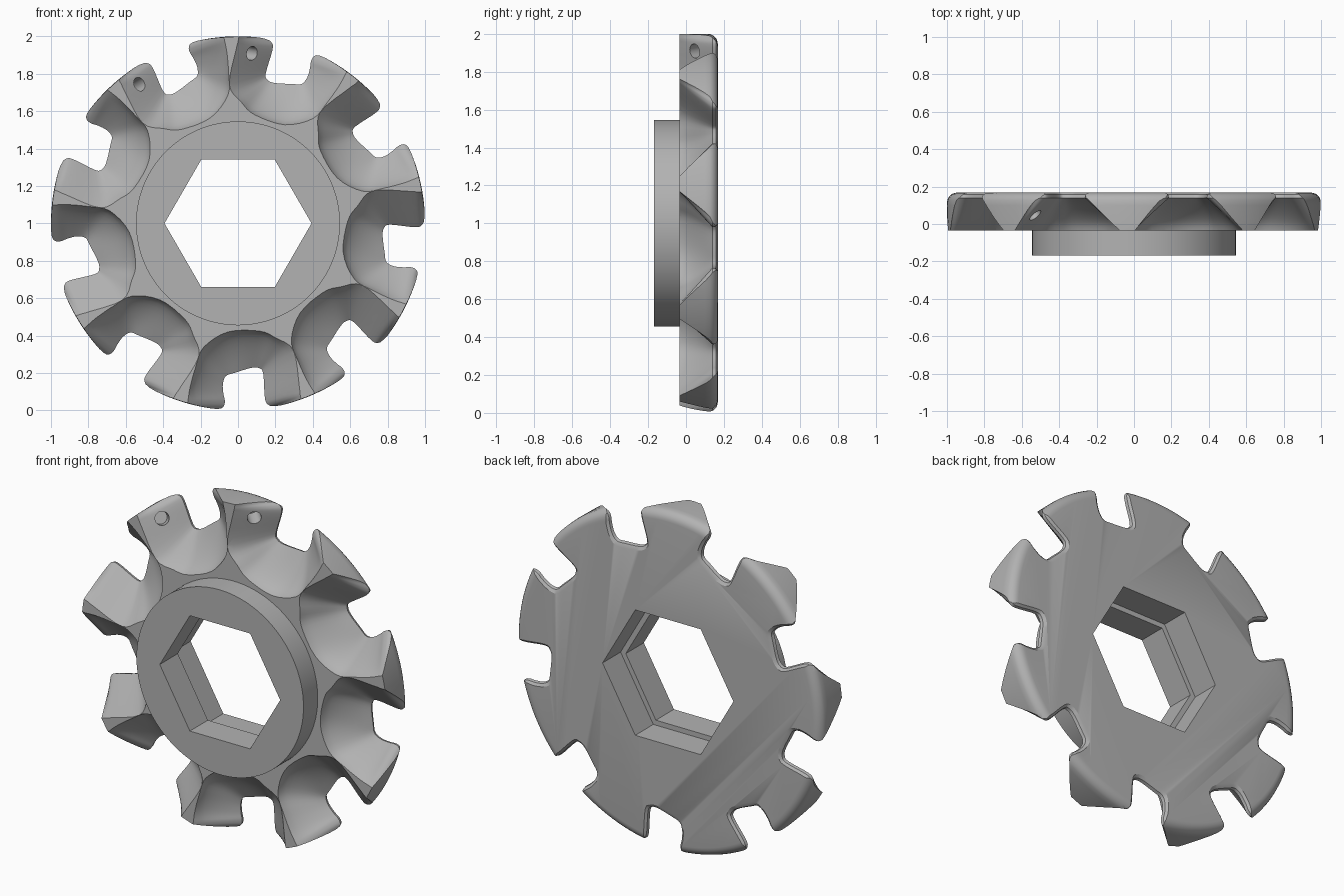
import bpy, bmesh, math
from mathutils import Vector, Matrix

if "Cube" in bpy.data.objects:
    bpy.data.objects.remove(bpy.data.objects["Cube"], do_unlink=True)

steel = bpy.data.materials.new("grey_steel")
steel.use_nodes = True
grey = (0.45, 0.45, 0.45, 1)
steel.diffuse_color = grey
steel.node_tree.nodes["Principled BSDF"].inputs["Base Color"].default_value = grey

TEETH = 9
FRONT, BACK, HUB = -0.035, 0.168, -0.168
CENTRE = Vector((0, 0, 1))


def make_object(name, bm):
    bmesh.ops.recalc_face_normals(bm, faces=bm.faces)
    mesh = bpy.data.meshes.new(name)
    bm.to_mesh(mesh)
    bm.free()
    obj = bpy.data.objects.new(name, mesh)
    bpy.context.collection.objects.link(obj)
    mesh.materials.append(steel)
    return obj


def skin(rings):
    """Closed solid through matching rings of points."""
    bm = bmesh.new()
    loops = [[bm.verts.new(p) for p in ring] for ring in rings]
    n = len(loops[0])
    for a, b in zip(loops, loops[1:]):
        for i in range(n):
            j = (i + 1) % n
            bm.faces.new((a[i], a[j], b[j], b[i]))
    bm.faces.new(loops[0])
    bm.faces.new(loops[-1])
    return bm


def ring(radius, y, sides):
    turn = math.tau / sides
    return [CENTRE + Vector((radius * math.cos(i * turn), y, radius * math.sin(i * turn)))
            for i in range(sides)]


def cut(target, cutter):
    mod = target.modifiers.new("cut", 'BOOLEAN')
    mod.operation, mod.solver, mod.object = 'DIFFERENCE', 'EXACT', cutter
    bpy.context.view_layer.objects.active = target
    bpy.ops.object.modifier_apply(modifier=mod.name)
    bpy.data.objects.remove(cutter, do_unlink=True)


def smooth_path(points, steps=4):
    """Catmull-Rom curve through the points."""
    out = []
    for i in range(len(points) - 1):
        a, b, c, d = (points[max(0, min(len(points) - 1, i + k))] for k in (-1, 0, 1, 2))
        for s in range(steps):
            t = s / steps
            out.append(0.5 * (2 * b + (c - a) * t + (2 * a - 5 * b + 4 * c - d) * t ** 2
                              + (3 * b - a - 3 * c + d) * t ** 3))
    return out + [points[-1]]


# Turned body: hub, disc and rounded back rim
profile = [(0.545, HUB), (0.545, FRONT), (0.998, FRONT), (1.0, 0.1)]
for k in range(1, 7):
    a = k * math.pi / 12
    profile.append((0.945 + 0.055 * math.cos(a), 0.113 + 0.055 * math.sin(a)))
body = make_object("cutter_body", skin([ring(r, y, 180) for r, y in profile]))

# Hexagonal bore with a wider recess at the back
cut(body, make_object("bore", skin([ring(0.393, y, 6) for y in (-0.3, 0.3)])))
cut(body, make_object("bore_recess", skin([ring(0.427, y, 6) for y in (0.0, 0.3)])))

# Flute outlines at the front and the back, each as x and height from the axis
front_pts = [(0.02, 1.1), (0.005, 1.0), (0, 0.97), (-0.01, 0.93), (-0.046, 0.74),
             (0.02, 0.645), (0.09, 0.58), (0.25, 0.527), (0.4, 0.56), (0.476, 0.645),
             (0.54, 0.735), (0.576, 0.8), (0.585, 0.815), (0.6, 0.84), (0.66, 0.92)]
back_pts = [(0.1, 1.08), (0.14, 1.0), (0.177, 0.97), (0.185, 0.93), (0.148, 0.8),
            (0.16, 0.765), (0.2, 0.75), (0.29, 0.745), (0.34, 0.745), (0.37, 0.78),
            (0.385, 0.83), (0.39, 0.865), (0.405, 0.892), (0.44, 0.91), (0.49, 0.97)]
front_line = smooth_path([Vector(p) for p in front_pts])
back_line = smooth_path([Vector(p) for p in back_pts])
last = len(front_line) - 1

# Depth steps: straight entry, flaring scoop, rounded back lip
levels = [(-0.08, 0)]
levels += [(FRONT + (0.14 - FRONT) * k / 8, k / 8) for k in range(9)]
levels += [(0.157, 0.98), (BACK, 0.91), (0.22, 0.91)]


def flute_section(y, depth, turn):
    points = []
    for i, (f, b) in enumerate(zip(front_line, back_line)):
        u = i / last
        hollow = max(0, math.sin(math.pi * (u - 0.28) / 0.5)) if 0.28 < u < 0.78 else 0
        p = f.lerp(b, depth ** (1 + 0.6 * hollow))
        points.append(CENTRE + turn @ Vector((p.x, y, p.y)))
    return points


for n in range(TEETH):
    turn = Matrix.Rotation(n * math.tau / TEETH, 3, 'Y')
    cut(body, make_object("flute", skin([flute_section(y, d, turn) for y, d in levels])))
    # Screw hole, square to the tooth seat
    seat = Vector((0.07, 0.05, 0.91))
    normal = Vector((0.7, -0.7, -0.12)).normalized()
    bm = bmesh.new()
    bmesh.ops.create_cone(bm, cap_ends=True, segments=24, radius1=0.038, radius2=0.038, depth=0.2)
    place = Matrix.Translation(seat) @ normal.to_track_quat('Z', 'Y').to_matrix().to_4x4()
    bm.transform(Matrix.Translation(CENTRE) @ turn.to_4x4() @ place)
    cut(body, make_object("screw_hole", bm))

# Smooth curved walls, keep machined edges crisp
bpy.ops.object.select_all(action='DESELECT')
body.select_set(True)
bpy.context.view_layer.objects.active = body
bpy.ops.object.shade_smooth_by_angle(angle=math.radians(28))
